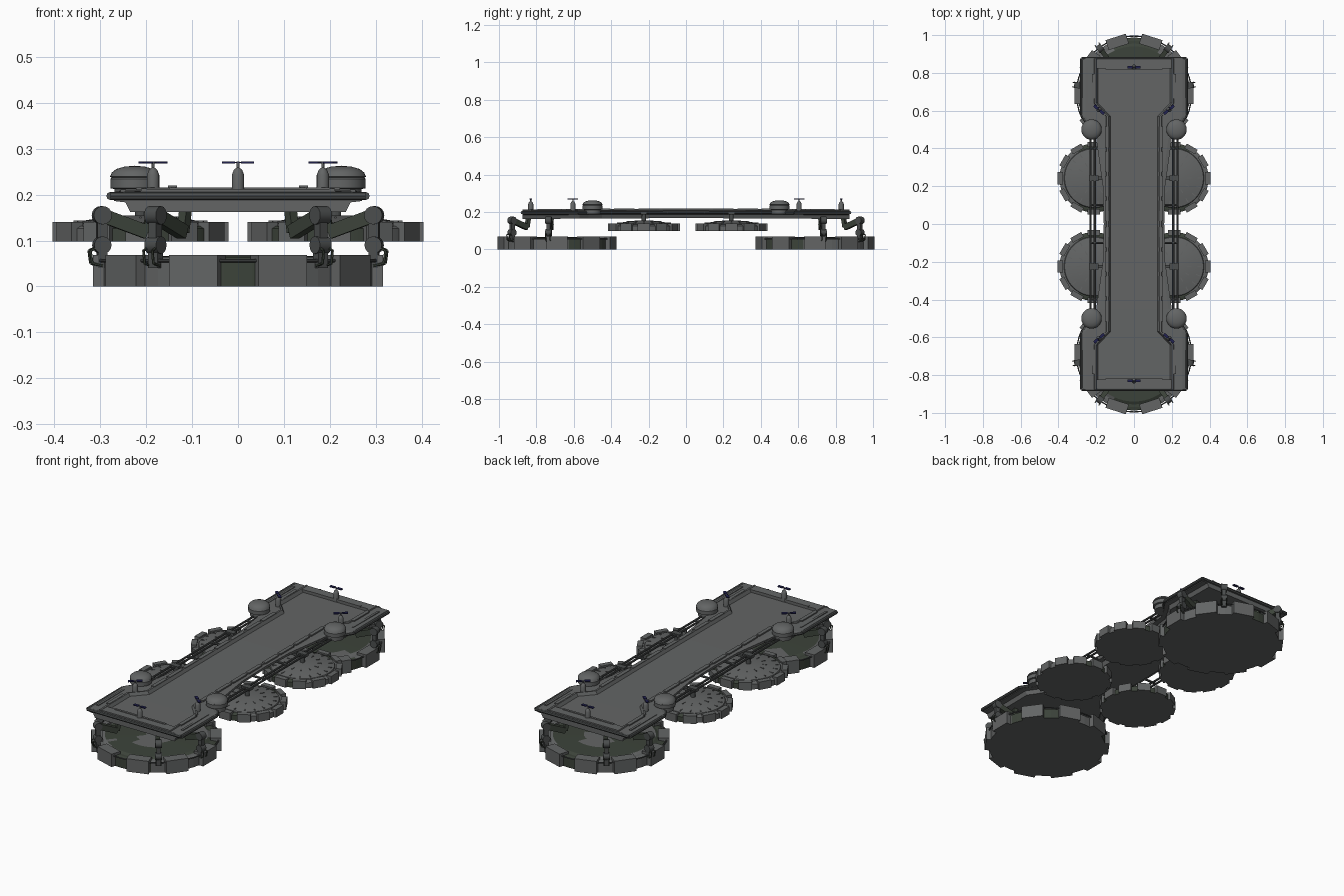
import bpy, bmesh, math
from mathutils import Vector, Matrix

if "Cube" in bpy.data.objects:
    bpy.data.objects.remove(bpy.data.objects["Cube"])

def material(name, c):
    m = bpy.data.materials.new(name)
    m.diffuse_color = (*c, 1)
    m.use_nodes = True
    m.node_tree.nodes["Principled BSDF"].inputs["Base Color"].default_value = m.diffuse_color
    return m

GREY = material("mid grey", (0.125, 0.13, 0.13))
GREEN = material("dark green grey", (0.045, 0.056, 0.042))
DARK = material("charcoal grey", (0.07, 0.075, 0.075))
NAVY = material("navy blade", (0.015, 0.015, 0.08))

def finish(bm, name, mats, smooth=False, rule=None):
    bmesh.ops.recalc_face_normals(bm, faces=bm.faces)
    if rule:
        for f in bm.faces:
            f.material_index = rule(f.calc_center_median())
    me = bpy.data.meshes.new(name)
    bm.to_mesh(me)
    bm.free()
    ob = bpy.data.objects.new(name, me)
    for m in mats:
        me.materials.append(m)
    bpy.context.collection.objects.link(ob)
    if smooth:
        bpy.ops.object.select_all(action='DESELECT')
        ob.select_set(True)
        bpy.context.view_layer.objects.active = ob
        bpy.ops.object.shade_smooth_by_angle(angle=math.radians(35))
    return ob

def box(bm, c, size, rot=0.0):
    m = Matrix.Translation(c) @ Matrix.Rotation(rot, 4, 'Z') @ Matrix.Diagonal((*size, 1))
    bmesh.ops.create_cube(bm, size=1, matrix=m)

def rod(bm, a, b, r, n=10):
    a, b = Vector(a), Vector(b)
    d = b - a
    m = Matrix.Translation((a + b) / 2) @ d.to_track_quat('Z', 'Y').to_matrix().to_4x4()
    bmesh.ops.create_cone(bm, cap_ends=True, segments=n, radius1=r, radius2=r, depth=d.length, matrix=m)

def beam(bm, a, b, w, h, side):
    # rectangular bar from a to b, its width along the given side direction
    a, b = Vector(a), Vector(b)
    z = (b - a).normalized()
    x = Vector(side)
    y = z.cross(x)
    m = Matrix((x * w, y * h, z * (b - a).length)).transposed().to_4x4()
    bmesh.ops.create_cube(bm, size=1, matrix=Matrix.Translation((a + b) / 2) @ m)

def path(bm, pts, r, n=8):
    for a, b in zip(pts, pts[1:]):
        rod(bm, a, b, r, n)

def lathe(bm, c, prof, n):
    rings = []
    for r, z in prof:
        if r == 0:
            rings.append([bm.verts.new((c[0], c[1], z))])
        else:
            rings.append([bm.verts.new((c[0] + r * math.cos(2 * math.pi * i / n),
                                        c[1] + r * math.sin(2 * math.pi * i / n), z)) for i in range(n)])
    for p, q in zip(rings, rings[1:]):
        for i in range(n):
            vs = [p[i % len(p)], p[(i + 1) % len(p)], q[(i + 1) % len(q)], q[i % len(q)]]
            bm.faces.new(list(dict.fromkeys(vs)))

def rim_blocks(bm, c, r, z0, z1, w, t, n=10):
    for i in range(n):
        a = 2 * math.pi * i / n
        box(bm, (c[0] + (r - t / 2) * math.cos(a), c[1] + (r - t / 2) * math.sin(a), (z0 + z1) / 2), (t, w, z1 - z0), a)

def camo(p):
    return 0 if math.sin(19 * p.x + 1.3) * math.cos(17 * p.y) + 0.5 * math.sin(31 * p.x * p.y + 2) > 0.25 else 1

# Hull: dog-bone loft (y, outer half width, floor half width)
half = [(0, .16, .125), (.2, .165, .125), (.45, .2, .125), (.52, .24, .125),
        (.57, .275, .125), (.64, .275, .19), (.82, .275, .19), (.875, .275, .19)]
stations = [(-y, w, f) for y, w, f in half[:0:-1]] + half
bm = bmesh.new()
loops = []
for y, w, f in stations:
    k = .005 * (1 - (y / .88) ** 2)
    right = [(w - .04, .162), (w - .03, .183), (w - .005, .186), (w, .202), (w - .018, .206),
             (f + .022, .207), (f + .02, .213), (f + .01, .213), (f, .197)]
    sec = right + [(-x, z) for x, z in right[::-1]]
    loops.append([bm.verts.new((x, y, z + k)) for x, z in sec])
for p, q in zip(loops, loops[1:]):
    for i in range(len(p)):
        j = (i + 1) % len(p)
        bm.faces.new((p[i], p[j], q[j], q[i]))
bm.faces.new(loops[0])
bm.faces.new(loops[-1])
finish(bm, "deck_hull", [GREY])

# End bulwarks and wall panels around the sunken deck
bm = bmesh.new()
for s in (-1, 1):
    box(bm, (0, s * .847, .204), (.4, .05, .016))
    box(bm, (0, s * .825, .211), (.3, .012, .008))
    for x in (-1, 1):
        for i in range(4):
            box(bm, (x * .143, s * (.07 + .13 * i), .216), (.02, .11, .007))
        box(bm, (x * .213, s * .73, .213), (.018, .13, .006))
        box(bm, (x * .25, s * .72, .208), (.012, .22, .006))
finish(bm, "deck_wall_panels", [GREY])

# Outer rail around each hull end, and side rails carrying the small pods
bm = bmesh.new()
for s in (-1, 1):
    path(bm, [(-.24, s * .52, .197), (-.278, s * .58, .197), (-.278, s * .875, .197),
              (.278, s * .875, .197), (.278, s * .58, .197), (.24, s * .52, .197)], .009)
    for x in (.208, .23):
        rod(bm, (s * x, -.52, .196), (s * x, .52, .196), .0055, 8)
    for y in (-.4, -.1, .1, .4):
        rod(bm, (s * .15, y, .196), (s * .232, y, .196), .006, 8)
finish(bm, "hull_rails", [DARK], True)

# Large end pads
for s, nm in ((-1, "front"), (1, "back")):
    c = (0, s * .69)
    bm = bmesh.new()
    lathe(bm, c, [(0, 0), (.297, 0), (.297, .052), (.28, .056), (.265, .056), (.25, .064), (.2, .065),
                  (.15, .066), (.1, .067), (.05, .068), (0, .068)], 60)
    finish(bm, nm + "_large_pad", [GREY, GREEN], False,
           lambda p: 0 if p.z < .001 else camo(p))
    bm = bmesh.new()
    off = bmesh.new()
    for i in range(10):
        a = math.radians(18 + 36 * i) + math.pi / 2
        box(bm, (c[0] + .288 * math.cos(a), c[1] + .288 * math.sin(a), .0345), (.055, .112, .069), a)
    off.free()
    finish(bm, nm + "_large_pad_blocks", [GREY])
    bm = bmesh.new()
    ring = [(c[0] + .305 * math.cos(math.pi * i / 20), c[1] + .305 * math.sin(math.pi * i / 20), .056) for i in range(41)]
    path(bm, ring, .004, 6)
    finish(bm, nm + "_large_pad_ring", [DARK])

# Articulated legs between large pads and hull
bm, dk = bmesh.new(), bmesh.new()
for s in (-1, 1):
    for m in (-1, 1):
        for px, py in ((.3, .045), (.18, .24)):
            d = Vector((m * px, s * py, 0)).normalized()
            t = Vector((-d.y, d.x, 0))
            at = lambda r, z: Vector((0, s * .69, z)) + d * r
            for z, r in ((.155, .02), (.09, .019)):
                rod(bm, at(.3, z) - t * .016, at(.3, z) + t * .016, r, 16)
            beam(bm, at(.3, .09), at(.3, .155), .02, .022, t)
            beam(bm, at(.3, .04), at(.3, .09), .026, .02, t)
            beam(dk, at(.3, .155), at(.2, .118), .024, .03, t)
            beam(dk, at(.2, .118), at(.19, .17), .02, .02, t)
            for k in (-.012, .012):
                path(dk, [at(.3, .09) + t * k, at(.327, .078) + t * k, at(.323, .05) + t * k, at(.3, .045) + t * k], .003, 6)
finish(bm, "leg_joints", [DARK], True)
finish(dk, "leg_arms", [GREEN], True)

# Small hover pods under the side rails
for m, side in ((-1, "left"), (1, "right")):
    for y, nm in ((-.225, "front"), (.243, "back")):
        c = (m * .2125, y)
        bm = bmesh.new()
        lathe(bm, c, [(0, .098), (.182, .098), (.182, .126), (.172, .132), (.158, .132), (.155, .137),
                      (.125, .143), (.09, .149), (.045, .154), (0, .155)], 48)
        finish(bm, f"{nm}_{side}_pod", [GREY, GREEN], True,
               lambda p: 1 if .1 < p.z < .133 and abs(p.x) < .3 else 0)
        bm = bmesh.new()
        rim_blocks(bm, c, .192, .098, .14, .066, .028, 12)
        finish(bm, f"{nm}_{side}_pod_blocks", [GREY])
        bm = bmesh.new()
        for r, z, n in ((.135, .1415, 18), (.08, .1505, 12)):
            for i in range(n):
                a = 2 * math.pi * i / n
                box(bm, (c[0] + r * math.cos(a), c[1] + r * math.sin(a), z), (.022, .005, .004), a)
        finish(bm, f"{nm}_{side}_pod_ribs", [GREY])
        # hanger from rails
        bm = bmesh.new()
        rod(bm, (*c, .15), (*c, .2), .012, 12)
        box(bm, (*c, .196), (.05, .03, .016))
        box(bm, (m * .18, y, .186), (.08, .018, .012))
        finish(bm, f"{nm}_{side}_pod_hanger", [DARK])

# Mushroom domes at the hull shoulders
bm = bmesh.new()
for m in (-1, 1):
    for s in (-1, 1):
        lathe(bm, (m * .225, s * .5), [(0, .19), (.044, .19), (.044, .212), (.053, .214), (.053, .234), (.05, .237),
              (.054, .239), (.05, .248), (.04, .256), (.022, .261), (0, .263)], 32)
finish(bm, "shoulder_domes", [GREY], True)

# Rotor masts with twin blades
bm, bl = bmesh.new(), bmesh.new()
spots = [(0, -.83, 0), (0, .83, 0)] + [(m * .185, s * .605, m * s * math.radians(40)) for m in (-1, 1) for s in (-1, 1)]
for x, y, a in spots:
    lathe(bm, (x, y), [(0, .2), (.0135, .2), (.0135, .243), (.009, .254), (.003, .259), (.003, .272), (0, .272)], 16)
    for k in (-1, 1):
        box(bl, (x + k * .021 * math.cos(a), y + k * .021 * math.sin(a), .27), (.028, .015, .005), a)
    box(bl, (x, y, .27), (.02, .005, .003), a)
finish(bm, "rotor_masts", [GREY], True)
finish(bl, "rotor_blades", [NAVY])
